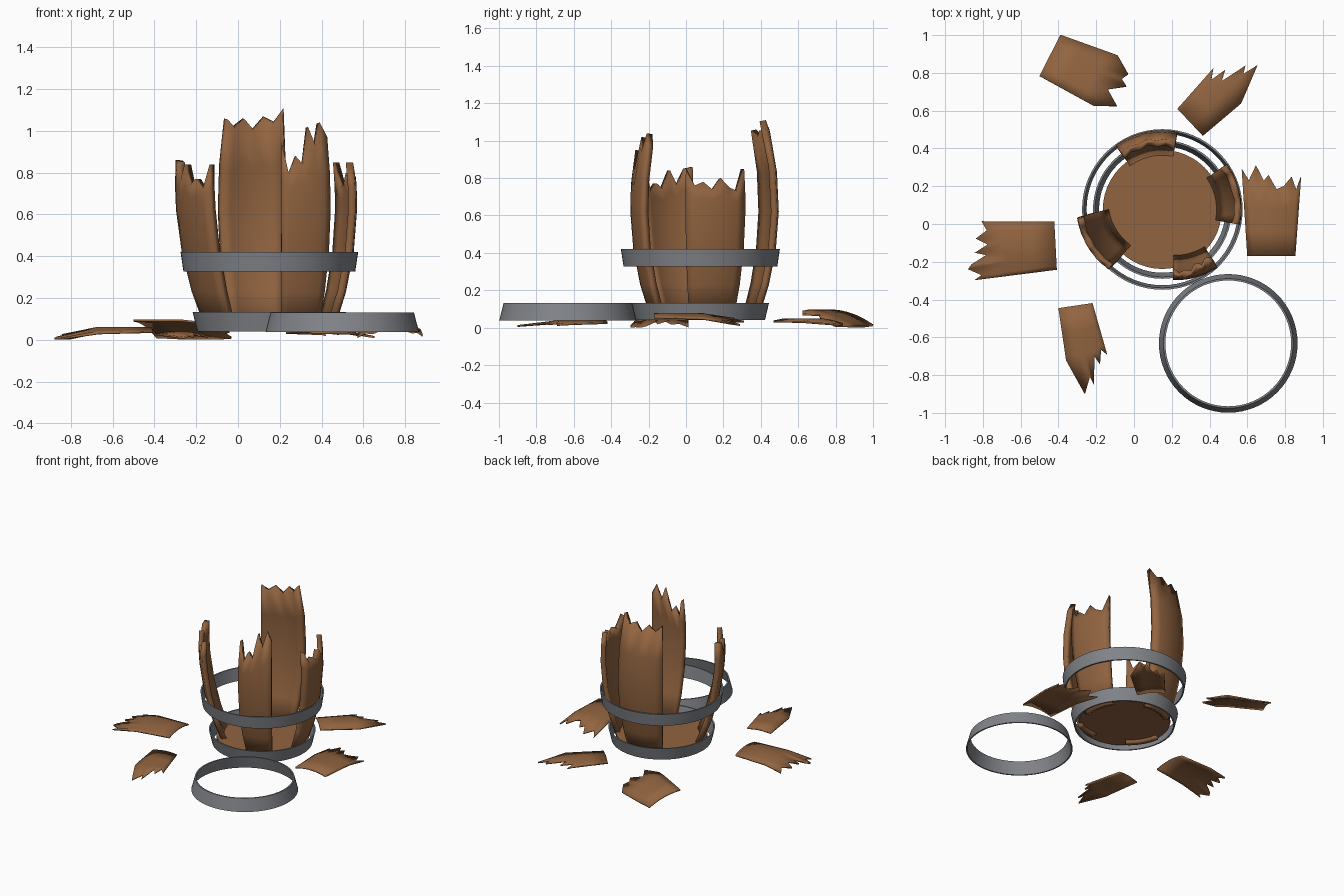
import bpy, bmesh, math
from mathutils import Vector

if "Cube" in bpy.data.objects:
    bpy.data.objects.remove(bpy.data.objects["Cube"])

CX, CY = 0.15, 0.077          # barrel axis


def material(name, rgb):
    m = bpy.data.materials.new(name)
    m.diffuse_color = (*rgb, 1)
    m.use_nodes = True
    m.node_tree.nodes["Principled BSDF"].inputs["Base Color"].default_value = m.diffuse_color
    return m


WOOD = material("brown_wood", (0.285, 0.127, 0.051))
METAL = material("grey_metal", (0.22, 0.23, 0.25))


def finish(name, bm, mat, angle=30):
    me = bpy.data.meshes.new(name)
    bm.to_mesh(me)
    bm.free()
    me.materials.append(mat)
    ob = bpy.data.objects.new(name, me)
    bpy.context.collection.objects.link(ob)
    bpy.ops.object.select_all(action='DESELECT')
    ob.select_set(True)
    bpy.context.view_layer.objects.active = ob
    bpy.ops.object.shade_smooth_by_angle(angle=math.radians(angle))
    return ob


def board(name, columns, thickness):
    """Sheet from columns of points (ordered so normals face out), thickened inwards."""
    bm = bmesh.new()
    grid = [[bm.verts.new(p) for p in col] for col in columns]
    for a, b in zip(grid, grid[1:]):
        for i in range(len(a) - 1):
            bm.faces.new((a[i], b[i], b[i + 1], a[i + 1]))
    ob = finish(name, bm, WOOD)
    mod = ob.modifiers.new("thickness", 'SOLIDIFY')
    mod.thickness = thickness
    mod.offset = -1
    return ob


def radius(z):
    return 0.42 - 0.3 * (z - 0.65) ** 2


def stave(name, a0, a1, heights, dx=0, dy=0, lean=0):
    """Standing bulged stave, counter-clockwise from a0 to a1, with a jagged top."""
    mid = math.radians((a0 + a1) / 2)
    cols = []
    for j, h in enumerate(heights):
        a = math.radians(a0 + (a1 - a0) * j / (len(heights) - 1))
        col = []
        for z in (0.04, 0.23, 0.42, 0.62, 0.62 + (h - 0.62) * 0.5, h):
            r, s = radius(z), lean * (z - 0.62)
            col.append((CX + dx + r * math.cos(a) + s * math.cos(mid),
                        CY + dy + r * math.sin(a) + s * math.sin(mid), z))
        cols.append(col)
    board(name, cols, 0.035)


def shard(name, root, angle, root_width, tips, droop=0.2, roll=0):
    """Broken piece on the floor; tips are (sideways, along) points of the torn end."""
    x0, y0, z0 = root
    d = Vector((math.cos(math.radians(angle)), math.sin(math.radians(angle))))
    n = Vector((-d.y, d.x))
    wide = tips[0][0] - tips[-1][0]
    cols = []
    for i, (lat, length) in enumerate(tips):
        start = root_width * ((lat - tips[-1][0]) / wide - 0.5)
        col = []
        for s in (0, 0.13, min(0.26, length * 0.9), length):
            w = start + (lat - start) * s / length
            z = z0 - w * w / 0.84 - droop * max(0, s - 0.26) - roll * w
            p = d * s + n * w
            col.append((x0 + p.x, y0 + p.y, max(z, 0.011)))
        cols.append(col)
    board(name, cols[::-1], 0.01).data.flip_normals()


def hoop(name, x, y, z0, z1, r0, r1, t=0.01, n=64):
    bm = bmesh.new()
    rings = []
    for r, z in ((r0, z0), (r1, z1), (r1 - t, z1), (r0 - t, z0)):
        rings.append([bm.verts.new((x + r * math.cos(2 * math.pi * k / n),
                                    y + r * math.sin(2 * math.pi * k / n), z)) for k in range(n)])
    for i in range(4):
        a, b = rings[i], rings[(i + 1) % 4]
        for k in range(n):
            q = (k + 1) % n
            bm.faces.new((a[k], a[q], b[q], b[k]))
    finish(name, bm, METAL)


# standing staves
stave("back_stave", 79, 126, [1.11, 1.045, 1.07, 1.01, 1.06, 1.02, 1.06])
stave("right_stave", -11, 35, [0.85, 0.76, 0.78, 0.74, 0.80, 0.75, 0.73, 0.85])
stave("front_stave", -91.5, -57.5, [0.95, 0.80, 0.88, 0.84, 1.02, 0.93, 1.04, 0.97],
      dx=0.068, dy=0.045)
stave("left_stave", 189, 234, [0.86, 0.85, 0.76, 0.84, 0.74, 0.77, 0.72, 0.84],
      dx=-0.032, dy=0.024, lean=0.07)

# barrel floor
bm = bmesh.new()
bmesh.ops.create_cone(bm, cap_ends=True, segments=48, radius1=0.315, radius2=0.315, depth=0.025)
bmesh.ops.translate(bm, verts=bm.verts, vec=(CX, CY, 0.0775))
finish("barrel_floor", bm, WOOD)

# hoops
hoop("lower_hoop", CX, CY, 0.04, 0.133, 0.345, 0.367)
hoop("upper_hoop", CX, CY, 0.327, 0.42, 0.411, 0.425)
hoop("loose_hoop", 0.499, -0.632, 0.038, 0.131, 0.367, 0.343)

# broken pieces lying around
shard("left_shard", (-0.415, -0.115, 0.062), 183, 0.255,
      [(0.16, 0.44), (0.135, 0.40), (0.10, 0.47), (0.075, 0.45), (0.03, 0.37),
       (0.015, 0.43), (-0.025, 0.36), (-0.06, 0.42), (-0.10, 0.36), (-0.15, 0.385)])
shard("back_left_shard", (-0.445, 0.893, 0.075), -27, 0.245,
      [(0.163, 0.319), (0.10, 0.415), (0.062, 0.395), (0.038, 0.436),
       (-0.021, 0.354), (-0.078, 0.439), (-0.133, 0.332)], droop=0.1, roll=0.33)
shard("back_right_shard", (0.297, 0.538, 0.05), 43.4, 0.197,
      [(0.124, 0.286), (0.087, 0.235), (0.075, 0.326), (0.044, 0.272), (0.017, 0.42),
       (-0.007, 0.382), (-0.026, 0.467), (-0.113, 0.265)], droop=0.15)
shard("right_shard", (0.727, -0.17, 0.078), 90, 0.255,
      [(0.157, 0.46), (0.12, 0.40), (0.082, 0.48), (0.04, 0.40), (0.015, 0.43),
       (-0.028, 0.355), (-0.065, 0.37), (-0.108, 0.42), (-0.133, 0.35), (-0.158, 0.42)],
      droop=0.15)
shard("front_left_shard", (-0.31, -0.432, 0.04), -81.5, 0.183,
      [(0.128, 0.28), (0.10, 0.25), (0.083, 0.326), (0.06, 0.28), (0.035, 0.43),
       (0.02, 0.385), (-0.02, 0.472), (-0.092, 0.28)], droop=0.12)
